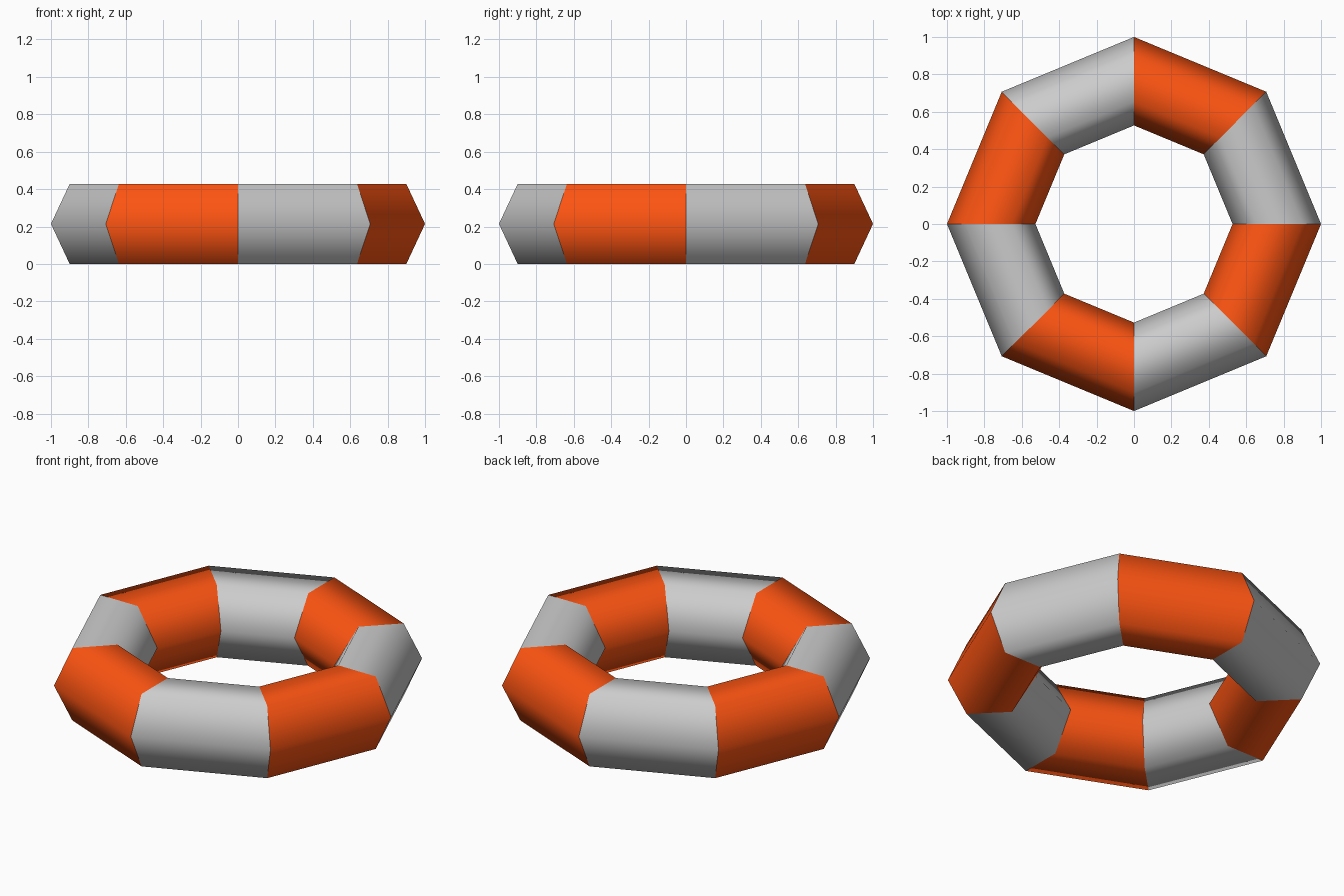
import bpy, math

if "Cube" in bpy.data.objects:
    bpy.data.objects.remove(bpy.data.objects["Cube"])

# Tube cross-section: (radius, height), six sides
PROFILE = [(1.0, 0.214), (0.9, 0.428), (0.655, 0.428),
           (0.527, 0.214), (0.655, 0.0), (0.9, 0.0)]

orange = bpy.data.materials.new("orange")
orange.diffuse_color = (1.0, 0.09, 0.006, 1)
orange.use_nodes = True
orange.node_tree.nodes["Principled BSDF"].inputs["Base Color"].default_value = orange.diffuse_color


def ring_segment(name, a0, a1, mat=None):
    """Straight tube piece between two mitred joints, smooth around the tube."""
    n = len(PROFILE)
    verts = [(r * math.cos(a), r * math.sin(a), z)
             for a in (a0, a1) for r, z in PROFILE]
    faces = [(i, n + i, n + (i + 1) % n, (i + 1) % n) for i in range(n)]
    faces = [f[::-1] for f in faces]
    mesh = bpy.data.meshes.new(name)
    mesh.from_pydata(verts, [], faces)
    for p in mesh.polygons:
        p.use_smooth = True
    # Make sure the faces point outwards
    if mesh.polygons[1].normal.z < 0:
        mesh.flip_normals()
    if mat:
        mesh.materials.append(mat)
    obj = bpy.data.objects.new(name, mesh)
    bpy.context.collection.objects.link(obj)


# Eight alternating segments of the life ring
for i in range(8):
    a = math.radians(45 * i)
    if i % 2:
        ring_segment(f"orange_segment_{i}", a, a + math.pi / 4, orange)
    else:
        ring_segment(f"white_segment_{i}", a, a + math.pi / 4)
